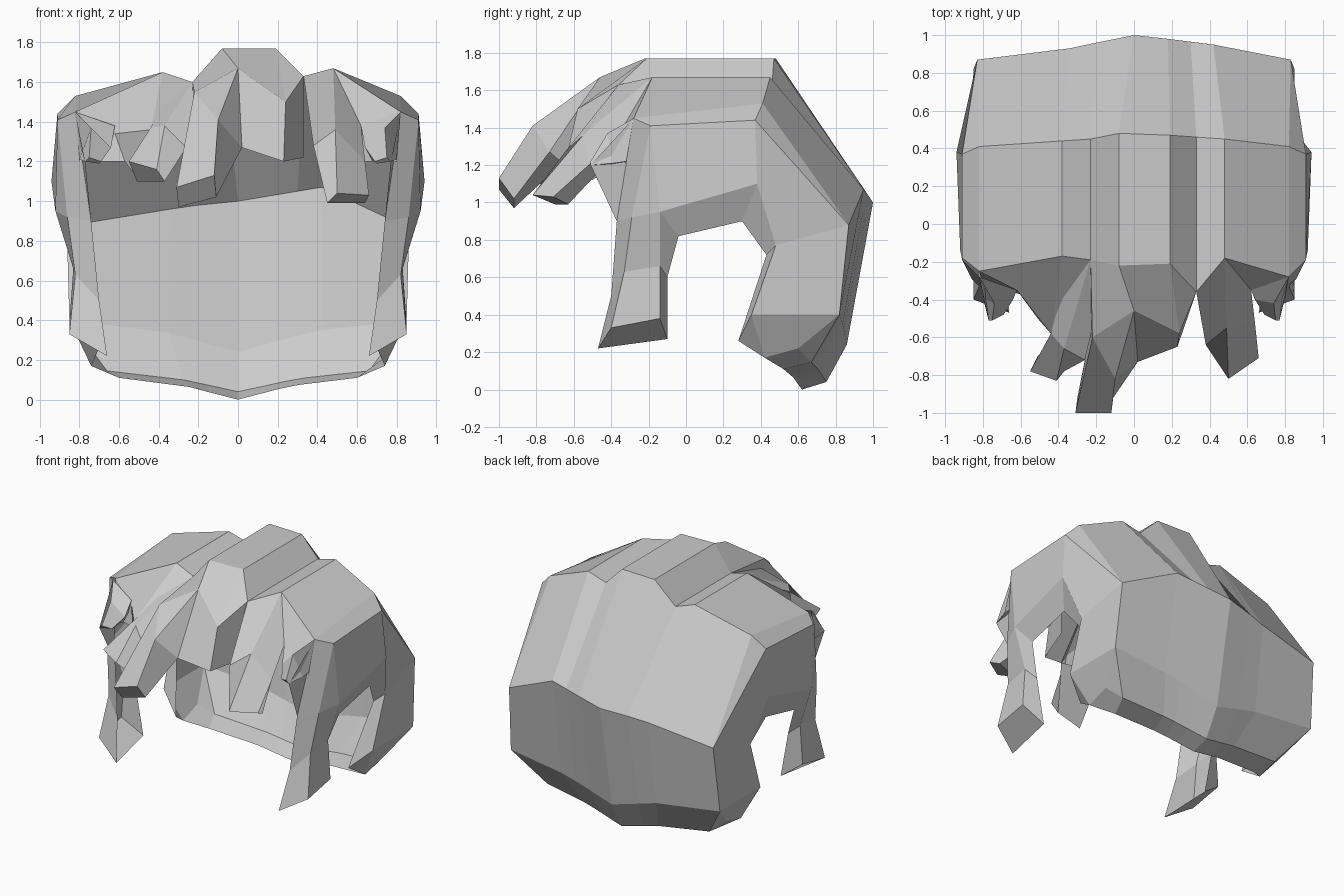
import bpy, bmesh

if "Cube" in bpy.data.objects:
    bpy.data.objects.remove(bpy.data.objects["Cube"])


def flip(p):
    return (-p[0], p[1], p[2])


def build(name, faces):
    """Flat-shaded mesh from faces given as point tuples, welding equal points."""
    bm = bmesh.new()
    seen = {}
    for face in faces:
        loop = []
        for p in face:
            key = tuple(round(c, 3) for c in p)
            if key not in seen:
                seen[key] = bm.verts.new(key)
            if seen[key] not in loop:
                loop.append(seen[key])
        if len(loop) > 2 and not bm.faces.get(loop):
            bm.faces.new(loop)
    bmesh.ops.recalc_face_normals(bm, faces=bm.faces)
    me = bpy.data.meshes.new(name)
    bm.to_mesh(me)
    bm.free()
    ob = bpy.data.objects.new(name, me)
    bpy.context.collection.objects.link(ob)
    return ob


def skin(rows, closed=False):
    """Faces bridging successive rows of points."""
    faces = []
    for a, b in zip(rows, rows[1:]):
        n = len(a)
        for i in range(n if closed else n - 1):
            j = (i + 1) % n
            faces.append((a[i], a[j], b[j], b[i]))
    return faces


def both(name, faces):
    build(name + "_right", faces)
    build(name + "_left", [[flip(p) for p in reversed(f)] for f in faces])


def lock(rings):
    return skin(rings, True) + [rings[-1]]


def bend(a, start, mid, end):
    """Piecewise linear value along the nape, with a bend near its middle."""
    if a < .45:
        return start + (mid - start) * a / .45
    return mid + (end - mid) * (a - .45) / .55


# Crown and back: x, front y, height, ridge y, back x, back y, back z
columns = [
    (-.91, -.18, 1.41, .37, -.83, .87, .88),
    (-.82, -.25, 1.53, .41, -.83, .87, .88),
    (-.38, -.17, 1.65, .44, -.34, .93, .96),
    (-.23, -.19, 1.60, .45, -.20, .96, .98),
    (-.08, -.22, 1.77, .48, 0, 1.0, 1.0),
    (.19, -.21, 1.77, .47, .18, .98, 1.03),
    (.33, -.36, 1.63, .46, .30, .965, 1.05),
    (.48, -.18, 1.67, .45, .42, .95, 1.07),
    (.82, -.28, 1.53, .41, .83, .87, .88),
    (.91, -.19, 1.41, .37, .83, .87, .88),
]
front, ridge, back, low, under, lip = [], [], [], [], [], []
for x, yf, z, yr, xb, yb, zb in columns:
    t = xb / .83
    a = abs(t)
    front.append((x, yf, z - (.08 if .8 < abs(x) < .9 else 0)))
    ridge.append((x, yr, z + (.03 if abs(x) > .9 else 0)))
    back.append((xb, yb, zb))
    low.append((.85 * t, bend(a, .86, .84, .82), bend(a, .24, .345, .40)))
    under.append((.66 * t, bend(a, .75, .71, .67), bend(a, .04, .105, .145)))
    lip.append((.60 * t, bend(a, .62, .57, .52), bend(a, 0, .07, .11)))
build("crown_and_back", skin([front, ridge, back, low, under, lip]))

# Side panels: sideburn, arch over the ear, nape corner
temple = (.82, -.28, 1.45)
outer = [(.85, -.40, .33), (.82, -.33, .63), (.86, -.29, .92), (.91, -.19, 1.41),
         (.91, .37, 1.44), (.83, .87, .88), (.85, .82, .40), (.75, .60, .22), under[-1]]
arch = [(.85, -.14, .38), (.83, -.14, .66), (.92, -.14, .95), (.92, -.14, .95),
        (.94, .38, 1.10), (.86, .48, .77), (.85, .35, .40), (.74, .42, .17), lip[-1]]
inner = [(.70, -.10, .27), (.76, -.10, .60), (.85, -.04, .82), (.85, -.04, .82),
         (.86, .30, .90), (.80, .43, .72), (.70, .28, .26), (.74, .42, .17), lip[-1]]
edge = [(.66, -.47, .22), (.70, -.40, .50), (.74, -.37, .90), temple]
side = skin([outer, arch, inner]) + skin([edge, outer[:4]])
side.append((edge[0], outer[0], arch[0], inner[0]))
side.append((outer[6], outer[7], outer[8]))
side.append((edge[2], temple, (.77, -.51, 1.20)))
both("side_panel", side)

# Central swept fringe
top_l, top_r = (-.22, -.60, 1.55), (0, -.46, 1.67)
crest, foot = (-.10, -.82, 1.41), (.02, -.73, 1.27)
brow, corner = (.24, -.58, 1.50), (.23, -.65, 1.20)
notch, base = (.33, -.36, 1.22), (-.24, -.62, 1.25)
tip = [(-.31, -1.0, 1.07), (-.12, -1.0, 1.13), (-.11, -.92, 1.02), (-.30, -.92, .97)]
build("central_fringe", [
    (front[3], front[4], top_r, top_l),
    (front[4], front[5], brow, top_r),
    (front[5], front[6], brow),
    (top_r, brow, corner, foot),
    (brow, front[6], notch, corner),
    (top_l, top_r, crest),
    (top_r, foot, crest),
    (top_l, crest, tip[1], tip[0]),
    (crest, foot, tip[2], tip[1]),
    (foot, base, tip[3], tip[2]),
    (base, top_l, tip[0], tip[3]),
    (front[3], top_l, base),
    tip,
])

# Right fringe lock
build("right_fringe_lock", lock([
    [front[6], front[7], (.62, -.35, 1.38), (.42, -.36, 1.25)],
    [(.38, -.64, 1.28), (.49, -.55, 1.36), (.64, -.52, 1.20), (.50, -.48, 1.15)],
    [(.45, -.70, .99), (.50, -.82, 1.04), (.66, -.71, 1.03), (.64, -.63, .99)],
]))

# Left fringe lock
build("left_fringe_lock", lock([
    [(-.38, -.35, 1.50), front[3], (-.22, -.55, 1.50), (-.30, -.45, 1.30)],
    [(-.44, -.58, 1.37), (-.37, -.66, 1.38), (-.26, -.72, 1.27), (-.40, -.58, 1.15)],
    [(-.55, -.78, 1.20), (-.41, -.83, 1.16), (-.37, -.78, 1.10), (-.51, -.70, 1.10)],
]))

# Temple panels joining crown and locks
build("left_temple_panel", skin([
    [front[1], front[1], front[2], front[3]],
    [front[1], (-.62, -.35, 1.34), (-.44, -.58, 1.36), (-.44, -.58, 1.36)],
    [(-.80, -.32, 1.20), (-.57, -.38, 1.20), (-.51, -.50, 1.12), (-.40, -.58, 1.15)],
]))
build("right_temple_panel", skin([
    [front[7], temple],
    [(.62, -.35, 1.38), temple],
    [(.64, -.33, 1.20), (.80, -.32, 1.20)],
]))

# Small temple locks
both("temple_lock", lock([
    [(.62, -.35, 1.38), temple, (.80, -.32, 1.22), (.68, -.33, 1.20)],
    [(.64, -.40, 1.27), (.74, -.42, 1.37), (.80, -.39, 1.21), (.70, -.37, 1.20)],
    [(.69, -.48, 1.20), (.75, -.51, 1.22), (.77, -.51, 1.20), (.70, -.46, 1.19)],
]))
